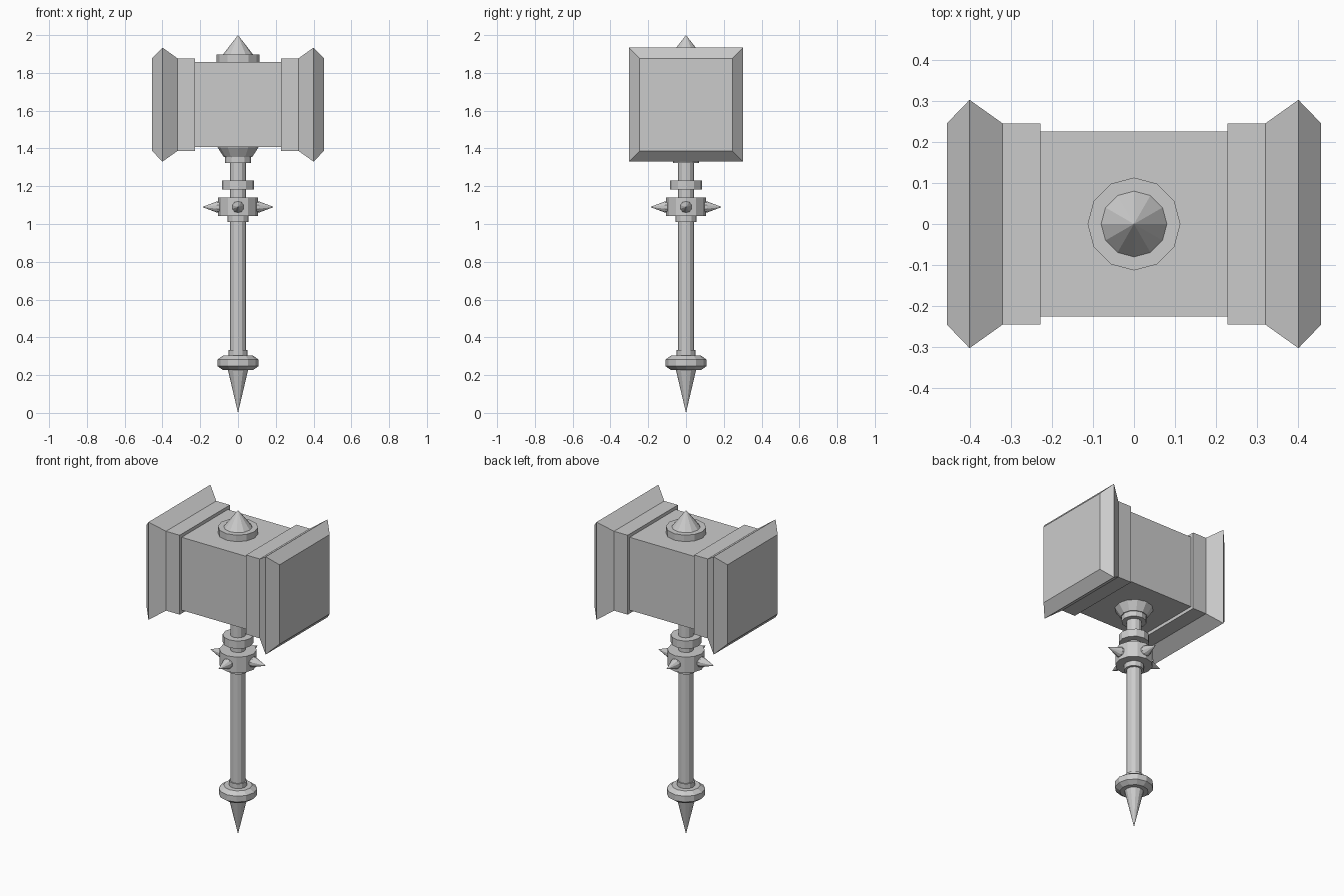
import bpy, bmesh, math
from mathutils import Matrix

if "Cube" in bpy.data.objects:
    bpy.data.objects.remove(bpy.data.objects["Cube"])


def loft(name, profile, sides, matrix=None, phase=0.0):
    """Spin a (radius, height) profile into a flat-faced solid; radius 0 makes a tip."""
    bm = bmesh.new()
    rings = []
    for r, z in profile:
        if r == 0:
            rings.append([bm.verts.new((0, 0, z))])
        else:
            angles = [phase + 2 * math.pi * i / sides for i in range(sides)]
            rings.append([bm.verts.new((r * math.cos(a), r * math.sin(a), z)) for a in angles])
    for a, b in zip(rings, rings[1:]):
        for i in range(sides):
            j = (i + 1) % sides
            if len(a) == 1:
                bm.faces.new((a[0], b[j], b[i]))
            elif len(b) == 1:
                bm.faces.new((a[i], a[j], b[0]))
            else:
                bm.faces.new((a[i], a[j], b[j], b[i]))
    for ring in (rings[0], rings[-1]):
        if len(ring) > 1:
            bm.faces.new(ring)
    if matrix:
        bm.transform(matrix)
    bmesh.ops.recalc_face_normals(bm, faces=bm.faces)
    mesh = bpy.data.meshes.new(name)
    bm.to_mesh(mesh)
    bm.free()
    obj = bpy.data.objects.new(name, mesh)
    bpy.context.collection.objects.link(obj)
    return obj


# Hammer head: square sections (half size, x) along the x axis, mirrored left/right
half = [(0.225, 0.227), (0.245, 0.227), (0.245, 0.32), (0.302, 0.40), (0.245, 0.455)]
sections = [(h, -x) for h, x in reversed(half)] + half
along_x = Matrix.Translation((0, 0, 1.632)) @ Matrix.Rotation(math.pi / 2, 4, 'Y')
loft("hammer_head", [(h * math.sqrt(2), x) for h, x in sections], 4, along_x, math.pi / 4)

# Turned parts around the handle
turned = {
    "top_disc": [(0.113, 1.85), (0.113, 1.897)],
    "top_point": [(0.08, 1.897), (0, 2.0)],
    "head_socket": [(0.07, 1.355), (0.108, 1.39), (0.108, 1.41)],
    "socket_collar": [(0.07, 1.322), (0.07, 1.357)],
    "shaft": [(0.043, 0.30), (0.043, 1.36)],
    "upper_ring": [(0.086, 1.183), (0.086, 1.231)],
    "spiked_ring": [(0.105, 1.042), (0.105, 1.14)],
    "lower_collar": [(0.056, 1.01), (0.056, 1.045)],
    "pommel_collar": [(0.05, 0.29), (0.05, 0.332)],
    "pommel": [(0.08, 0.227), (0.108, 0.247), (0.108, 0.283), (0.08, 0.303)],
    "pommel_spike": [(0, 0.0), (0.054, 0.23)],
}
# The socket flares in a cone below the head
turned["head_socket"] = [(0.075, 1.355), (0.108, 1.405), (0.108, 1.41)]
for name, profile in turned.items():
    loft(name, profile, 12)

# Four spikes around the spiked ring
for i in range(4):
    m = (Matrix.Translation((0, 0, 1.09)) @ Matrix.Rotation(i * math.pi / 2, 4, 'Z')
         @ Matrix.Rotation(math.pi / 2, 4, 'Y'))
    loft(f"ring_spike_{i + 1}", [(0.032, 0.09), (0.03, 0.11), (0, 0.19)], 10, m)
